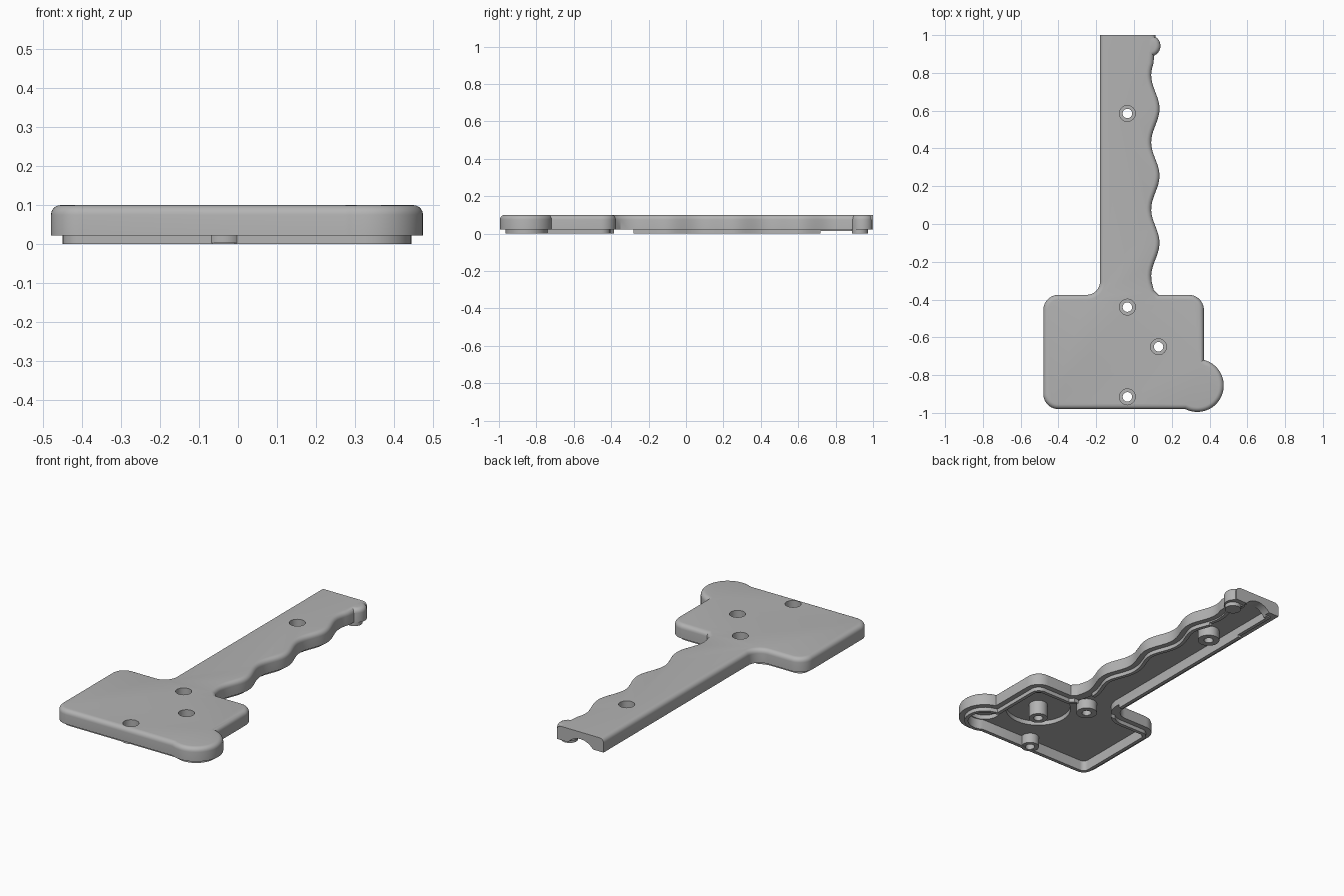
import bpy, bmesh, math
from mathutils import Vector

cube = bpy.data.objects.get("Cube")
if cube:
    bpy.data.objects.remove(cube, do_unlink=True)

GREY = (0.45, 0.45, 0.45, 1)
mat = bpy.data.materials.new("plain grey")
mat.use_nodes = True
mat.diffuse_color = GREY
mat.node_tree.nodes["Principled BSDF"].inputs["Base Color"].default_value = GREY


def arc(cx, cy, r, a0, a1, n=10):
    angles = [math.radians(a0 + (a1 - a0) * i / n) for i in range(n + 1)]
    return [Vector((cx + r * math.cos(a), cy + r * math.sin(a))) for a in angles]


def circle(cx, cy, r, n=40):
    return arc(cx, cy, r, 0, 360, n)[:-1]


def inset(points, d):
    """Move a counter-clockwise outline inward by d with mitred corners."""
    result = []
    for i, p in enumerate(points):
        e0 = (p - points[i - 1]).normalized()
        e1 = (points[(i + 1) % len(points)] - p).normalized()
        n0, n1 = Vector((-e0.y, e0.x)), Vector((-e1.y, e1.x))
        result.append(p + (n0 + n1) * d / (1 + n0.dot(n1)))
    return result


def loft(name, outline, profile, flat_end=None):
    """Solid through inset copies of an outline; profile holds (inset, z)."""
    bm = bmesh.new()
    rings = []
    for d, z in profile:
        ring = []
        for p, q in zip(outline, inset(outline, d)):
            keep = flat_end and p.y > flat_end - 0.001 and z > 0.03 and d < 0.04
            ring.append(bm.verts.new((q.x, p.y if keep else q.y, z)))
        rings.append(ring)
    n = len(outline)
    for a, b in zip(rings, rings[1:]):
        for i in range(n):
            j = (i + 1) % n
            bm.faces.new((a[i], a[j], b[j], b[i]))
    bm.faces.new(rings[0])
    bm.faces.new(rings[-1])
    bmesh.ops.recalc_face_normals(bm, faces=bm.faces)
    mesh = bpy.data.meshes.new(name)
    bm.to_mesh(mesh)
    bm.free()
    obj = bpy.data.objects.new(name, mesh)
    bpy.context.collection.objects.link(obj)
    mesh.materials.append(mat)
    return obj


def cylinder(name, x, y, r, z0, z1):
    return loft(name, circle(x, y, r), [(0, z0), (0, z1)])


def box(name, x0, x1, y0, y1, z0, z1):
    pts = [Vector(c) for c in ((x0, y0), (x1, y0), (x1, y1), (x0, y1))]
    return loft(name, pts, [(0, z0), (0, z1)])


def combine(target, tool, operation):
    tool.hide_render = True
    mod = target.modifiers.new(tool.name, "BOOLEAN")
    mod.operation, mod.solver, mod.object = operation, "EXACT", tool
    bpy.context.view_layer.objects.active = target
    bpy.ops.object.modifier_apply(modifier=mod.name)
    bpy.data.objects.remove(tool, do_unlink=True)


# Outline: wide head with a round lobe, and a handle with a wavy finger grip
grip = []
for i in range(59):
    y = -0.31 + i * 0.02
    grip.append(Vector((0.113 + 0.022 * math.cos(math.tau * (y - 0.255) / 0.355), y)))
outline = (arc(-0.4, -0.9, 0.08, 180, 270)
           + arc(0.335, -0.855, 0.14, -117, 75.5, 32)
           + arc(0.29, -0.455, 0.08, 0, 90)
           + [Vector((0.13, -0.375)), Vector((0.105, -0.35))]
           + grip
           + [Vector((0.115, 1)), Vector((-0.18, 1))]
           + arc(-0.25, -0.305, 0.07, 0, -90)
           + arc(-0.4, -0.455, 0.08, 90, 180))

# Hollow shell: rounded top edge, outer wall, stepped lip, inner ceiling
R, TOP, SEAM, CEILING = 0.025, 0.1, 0.022, 0.06
rounded = [(R * (1 - math.sin(a)), TOP - R * (1 - math.cos(a)))
           for a in (math.pi / 2 * i / 5 for i in range(6))]
shell = loft("handle_shell", outline,
             rounded + [(0, SEAM), (0.03, SEAM), (0.03, 0), (0.05, 0), (0.05, CEILING)],
             flat_end=1)

# Round pocket in the ceiling of the head, and one in the lobe
combine(shell, cylinder("head_pocket", 0.13, -0.65, 0.175, 0.03, 0.085), "DIFFERENCE")
combine(shell, cylinder("lobe_pocket", 0.335, -0.855, 0.085, 0.03, 0.085), "DIFFERENCE")

# Gaps in the lip and the cable opening at the end
combine(shell, box("neck_gap", -0.4, 0.25, -0.385, -0.28, -0.1, SEAM), "DIFFERENCE")
combine(shell, box("end_gap", -0.4, 0.25, 0.72, 1.1, -0.1, 0.014), "DIFFERENCE")
cable = cylinder("cable_opening", 0, 0, 0.1, -0.2, 0.2)
cable.rotation_euler.x = math.pi / 2
cable.location = (-0.035, 1.05, -0.04)
bpy.context.view_layer.update()
combine(shell, cable, "DIFFERENCE")

# Rounded end nub with its post
nub = loft("end_nub", circle(0.083, 0.943, 0.057), rounded + [(0, SEAM)])
combine(shell, nub, "UNION")
combine(shell, cylinder("end_post", 0.083, 0.93, 0.043, 0, 0.07), "UNION")

# Screw bosses with counterbored through holes
screws = [(-0.035, 0.585, 0.058), (-0.035, -0.44, 0.056),
          (0.13, -0.65, 0.05), (-0.035, -0.915, 0.048)]
for x, y, r in screws:
    combine(shell, cylinder("boss", x, y, r, 0.003, 0.092), "UNION")
for x, y, r in screws:
    combine(shell, cylinder("counterbore", x, y, 0.042, 0.06, 0.2), "DIFFERENCE")
    combine(shell, cylinder("screw_hole", x, y, 0.025, -0.1, 0.2), "DIFFERENCE")

bpy.ops.object.select_all(action="DESELECT")
shell.select_set(True)
bpy.context.view_layer.objects.active = shell
bpy.ops.object.shade_smooth_by_angle(angle=math.radians(30))
